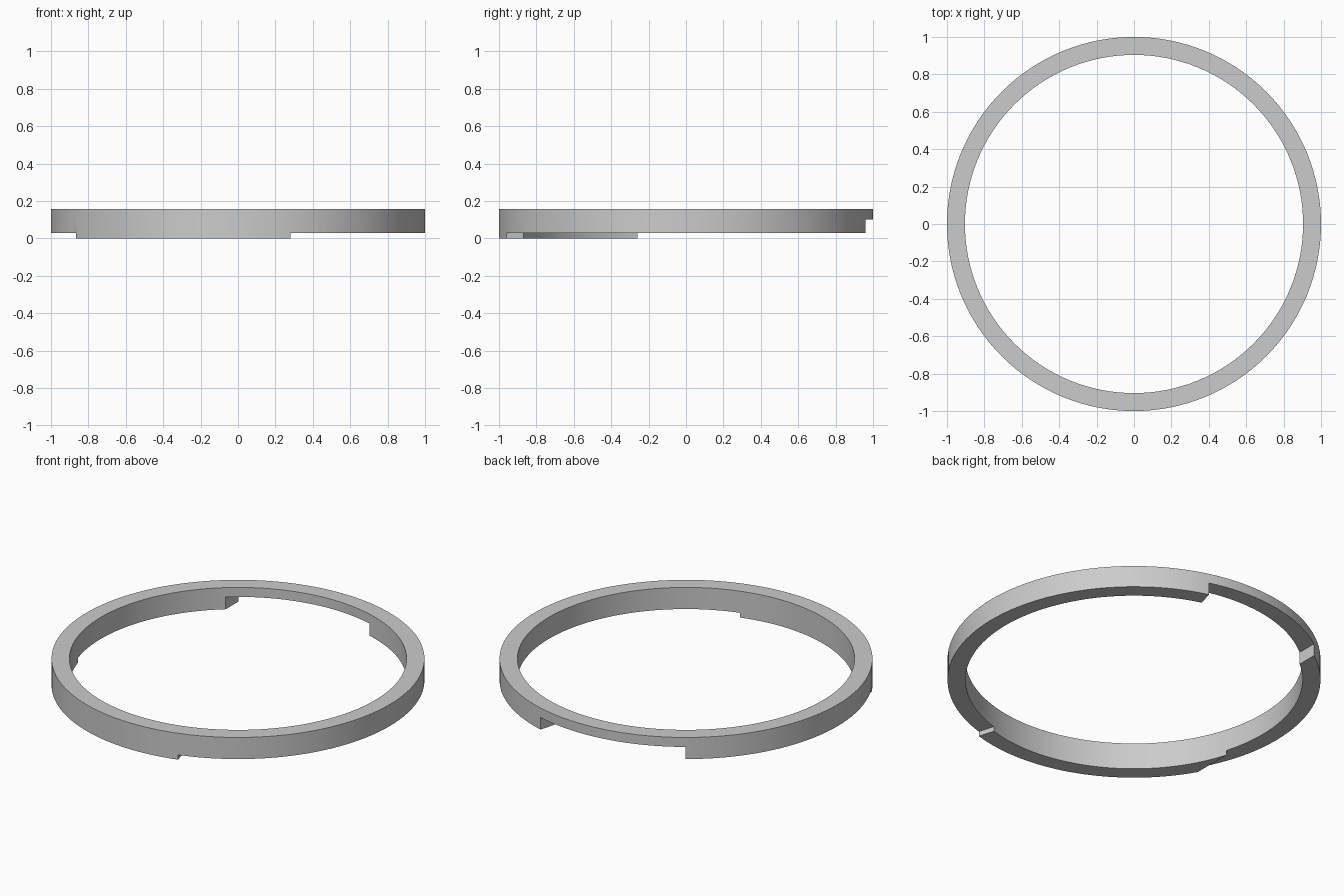
import bpy
import bmesh
from math import acos, cos, sin, pi, radians
from mathutils import Vector

if "Cube" in bpy.data.objects:
    bpy.data.objects.remove(bpy.data.objects["Cube"], do_unlink=True)

OUTER, INNER, HEIGHT = 1.0, 0.904, 0.156
SEGMENTS = 128
END = radians(73.7)          # radial ends of the pad and the notch

grey = bpy.data.materials.new("plain grey")
grey.use_nodes = True
colour = (0.6, 0.6, 0.6, 1)
grey.diffuse_color = colour
grey.node_tree.nodes["Principled BSDF"].inputs["Base Color"].default_value = colour


def add_object(name, bm):
    bmesh.ops.recalc_face_normals(bm, faces=bm.faces)
    mesh = bpy.data.meshes.new(name)
    bm.to_mesh(mesh)
    bm.free()
    mesh.materials.append(grey)
    obj = bpy.data.objects.new(name, mesh)
    bpy.context.collection.objects.link(obj)
    return obj


def make_ring(name):
    """Square profile spun round z."""
    bm = bmesh.new()
    corners = [(INNER, 0), (OUTER, 0), (OUTER, HEIGHT), (INNER, HEIGHT)]
    verts = [bm.verts.new((r, 0, z)) for r, z in corners]
    edges = [bm.edges.new((verts[i], verts[(i + 1) % 4])) for i in range(4)]
    bmesh.ops.spin(bm, geom=verts + edges, cent=(0, 0, 0), axis=(0, 0, 1),
                   angle=2 * pi, steps=SEGMENTS, use_merge=False)
    bmesh.ops.remove_doubles(bm, verts=bm.verts, dist=0.0001)
    return add_object(name, bm)


def make_cutter(name, start, inner_end, outer_end, radii, bottom, top):
    """Arc-shaped block; its far end may be slanted to the radius."""
    steps = 96
    bm = bmesh.new()
    rows = []
    for i in range(steps + 1):
        row = []
        for r, end, z in ((radii[0], inner_end, bottom), (radii[1], outer_end, bottom),
                          (radii[1], outer_end, top), (radii[0], inner_end, top)):
            a = start + (end - start) * i / steps
            row.append(bm.verts.new((r * cos(a), r * sin(a), z)))
        rows.append(row)
    for a, b in zip(rows, rows[1:]):
        for k in range(4):
            n = (k + 1) % 4
            bm.faces.new((a[k], a[n], b[n], b[k]))
    bm.faces.new(rows[0])
    bm.faces.new(rows[-1])
    obj = add_object(name, bm)
    obj.hide_render = True
    return obj


ring = make_ring("locking_ring")
radii = (0.88, 1.05)

# Deep notch at the back: one radial end, one end along y
NOTCH_X = -0.571
notch = make_cutter("notch_cutter", END, acos(NOTCH_X / radii[0]),
                    acos(NOTCH_X / radii[1]), radii, -0.1, 0.1)

# Shallow relief underneath, leaving a raised pad at the front
PAD_X = -0.866
relief = make_cutter("relief_cutter", -END, 2 * pi - acos(PAD_X / radii[0]),
                     2 * pi - acos(PAD_X / radii[1]), radii, -0.05, 0.028)

bpy.ops.object.select_all(action='DESELECT')
ring.select_set(True)
bpy.context.view_layer.objects.active = ring
for cutter in (relief, notch):
    mod = ring.modifiers.new(cutter.name, 'BOOLEAN')
    mod.operation = 'DIFFERENCE'
    mod.solver = 'EXACT'
    mod.object = cutter
    bpy.ops.object.modifier_apply(modifier=mod.name)
    bpy.data.objects.remove(cutter, do_unlink=True)

bpy.ops.object.shade_smooth_by_angle(angle=radians(30))
